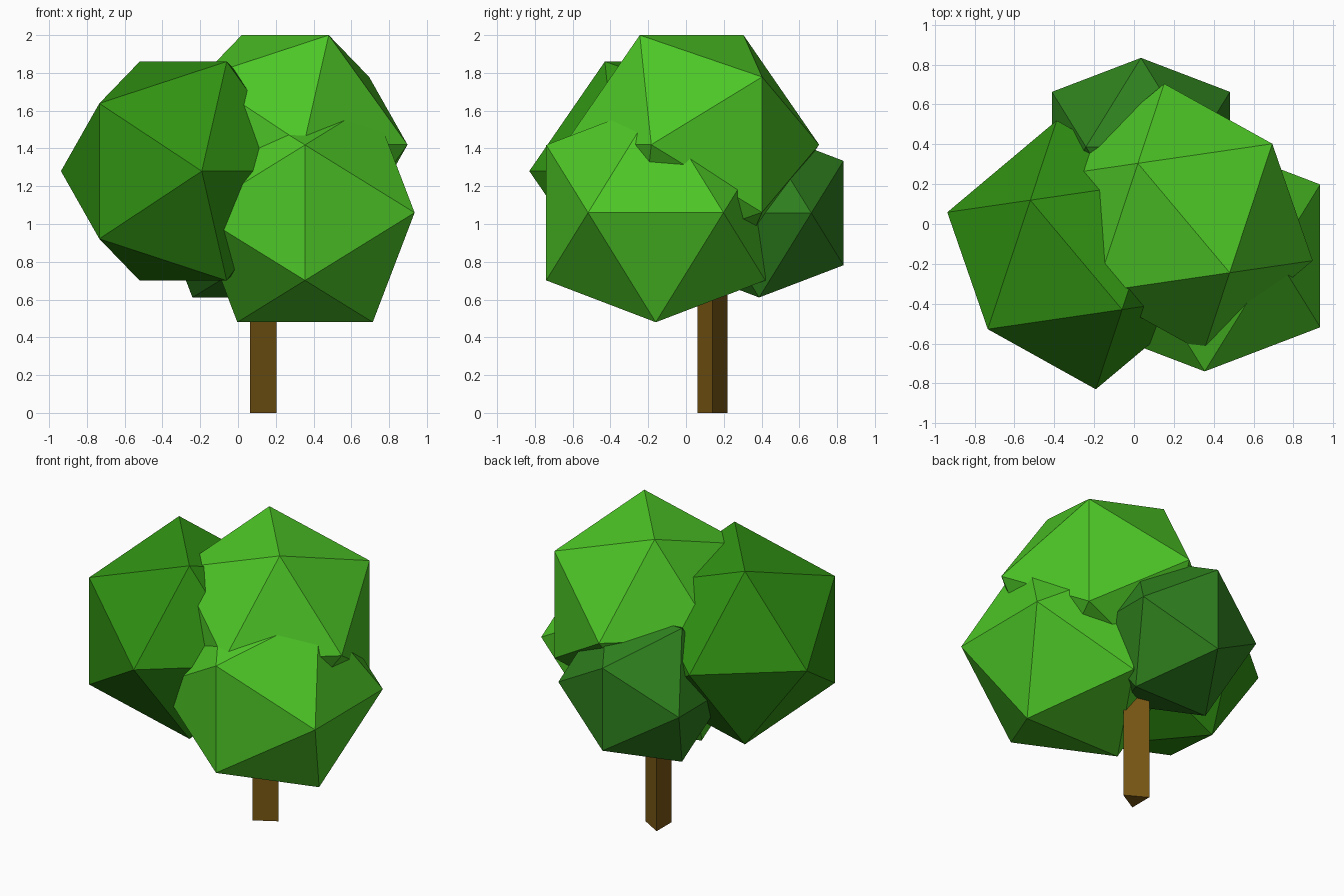
import bpy, bmesh, math
from mathutils import Matrix, Vector

if "Cube" in bpy.data.objects:
    bpy.data.objects.remove(bpy.data.objects["Cube"])

PHI = (1 + math.sqrt(5)) / 2


def material(name, rgb):
    m = bpy.data.materials.new(name)
    m.diffuse_color = (*rgb, 1)
    m.use_nodes = True
    m.node_tree.nodes["Principled BSDF"].inputs["Base Color"].default_value = m.diffuse_color
    return m


def add_object(name, bm, mat):
    bmesh.ops.recalc_face_normals(bm, faces=bm.faces[:])
    mesh = bpy.data.meshes.new(name)
    bm.to_mesh(mesh)
    bm.free()
    mesh.materials.append(mat)
    ob = bpy.data.objects.new(name, mesh)
    bpy.context.collection.objects.link(ob)
    return ob


def foliage(name, centre, half_height, turn, mat):
    """Icosahedron with a level edge on top, turned about z."""
    s = half_height / PHI
    bm = bmesh.new()
    spin = Matrix.Rotation(math.radians(turn), 3, 'Z')
    for a in (-1, 1):
        for b in (-PHI, PHI):
            for p in ((a, 0, b), (b, a, 0), (0, b, a)):
                bm.verts.new(spin @ (Vector(p) * s))
    bmesh.ops.convex_hull(bm, input=bm.verts[:])
    add_object(name, bm, mat).location = centre


bright = material("bright_leaf", (0.075, 0.57, 0.02))
mid = material("mid_leaf", (0.03, 0.29, 0.006))
dark = material("dark_leaf", (0.028, 0.22, 0.013))
bark = material("bark", (0.19, 0.095, 0.007))

# Leaf clumps
foliage("foliage_left", (-0.29, -0.155, 1.28), 0.58, -50, mid)
foliage("foliage_front", (0.355, -0.16, 1.06), 0.58, 0, bright)
foliage("foliage_top", (0.25, 0.03, 1.42), 0.58, -50, bright)
foliage("foliage_back", (0.035, 0.387, 1.058), 0.447, 0, dark)

# Three-sided trunk
bm = bmesh.new()
bmesh.ops.create_cone(bm, cap_ends=True, segments=3, radius1=0.0925,
                      radius2=0.0925, depth=1.0)
# Point one corner towards +x
far = max(bm.verts, key=lambda v: v.co.y)
angle = -math.atan2(far.co.y, far.co.x)
bmesh.ops.rotate(bm, verts=bm.verts[:], matrix=Matrix.Rotation(angle, 3, 'Z'))
add_object("trunk", bm, bark).location = (0.11, 0.14, 0.5)
